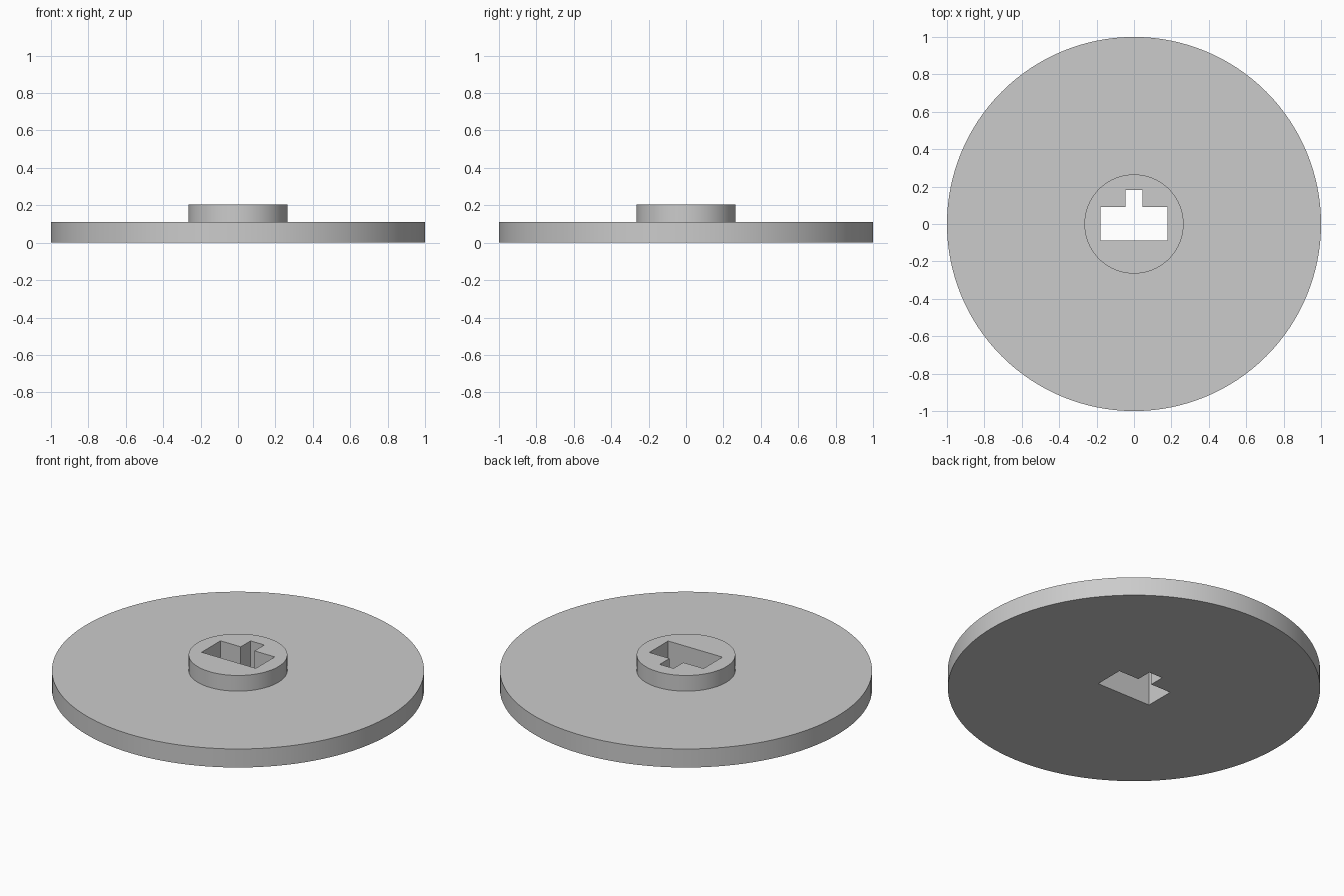
import bpy
import bmesh
import math

cube = bpy.data.objects.get("Cube")
if cube:
    bpy.data.objects.remove(cube, do_unlink=True)

DISC_R, DISC_H = 1.0, 0.11
HUB_R, HUB_H = 0.265, 0.203
SEGMENTS = 128

grey = bpy.data.materials.new("plain grey")
grey.use_nodes = True
colour = (0.6, 0.6, 0.6, 1)
grey.diffuse_color = colour
grey.node_tree.nodes["Principled BSDF"].inputs["Base Color"].default_value = colour


def add_object(name, bm):
    bmesh.ops.recalc_face_normals(bm, faces=bm.faces)
    mesh = bpy.data.meshes.new(name)
    bm.to_mesh(mesh)
    bm.free()
    mesh.materials.append(grey)
    obj = bpy.data.objects.new(name, mesh)
    bpy.context.collection.objects.link(obj)
    return obj


# Stepped disc with raised hub, as one solid of stacked rings
bm = bmesh.new()
rings = []
for radius, z in ((DISC_R, 0), (DISC_R, DISC_H), (HUB_R, DISC_H), (HUB_R, HUB_H)):
    angles = [2 * math.pi * i / SEGMENTS for i in range(SEGMENTS)]
    rings.append([bm.verts.new((radius * math.cos(a), radius * math.sin(a), z)) for a in angles])
for low, high in zip(rings, rings[1:]):
    for i in range(SEGMENTS):
        j = (i + 1) % SEGMENTS
        bm.faces.new((low[i], low[j], high[j], high[i]))
bm.faces.new(rings[0])
bm.faces.new(rings[-1])
disc = add_object("disc_with_hub", bm)

# Keyed opening: a rectangle with a narrow slot towards the back
bm = bmesh.new()
half = [(0.178, -0.087), (0.178, 0.09), (0.045, 0.09), (0.045, 0.182)]
outline = half + [(-x, y) for x, y in reversed(half)]
base = bm.faces.new([bm.verts.new((x, y, -0.1)) for x, y in outline])
grown = bmesh.ops.extrude_face_region(bm, geom=[base], use_keep_orig=True)
top = [v for v in grown["geom"] if isinstance(v, bmesh.types.BMVert)]
bmesh.ops.translate(bm, verts=top, vec=(0, 0, 0.5))
cutter = add_object("keyed_opening_cutter", bm)

cut = disc.modifiers.new("keyed opening", "BOOLEAN")
cut.operation = "DIFFERENCE"
cut.solver = "EXACT"
cut.object = cutter

# Apply the cut, drop the cutter and smooth the round walls
bpy.ops.object.select_all(action="DESELECT")
disc.select_set(True)
bpy.context.view_layer.objects.active = disc
bpy.ops.object.modifier_apply(modifier=cut.name)
bpy.data.objects.remove(cutter, do_unlink=True)
bpy.ops.object.shade_smooth_by_angle(angle=math.radians(30))
